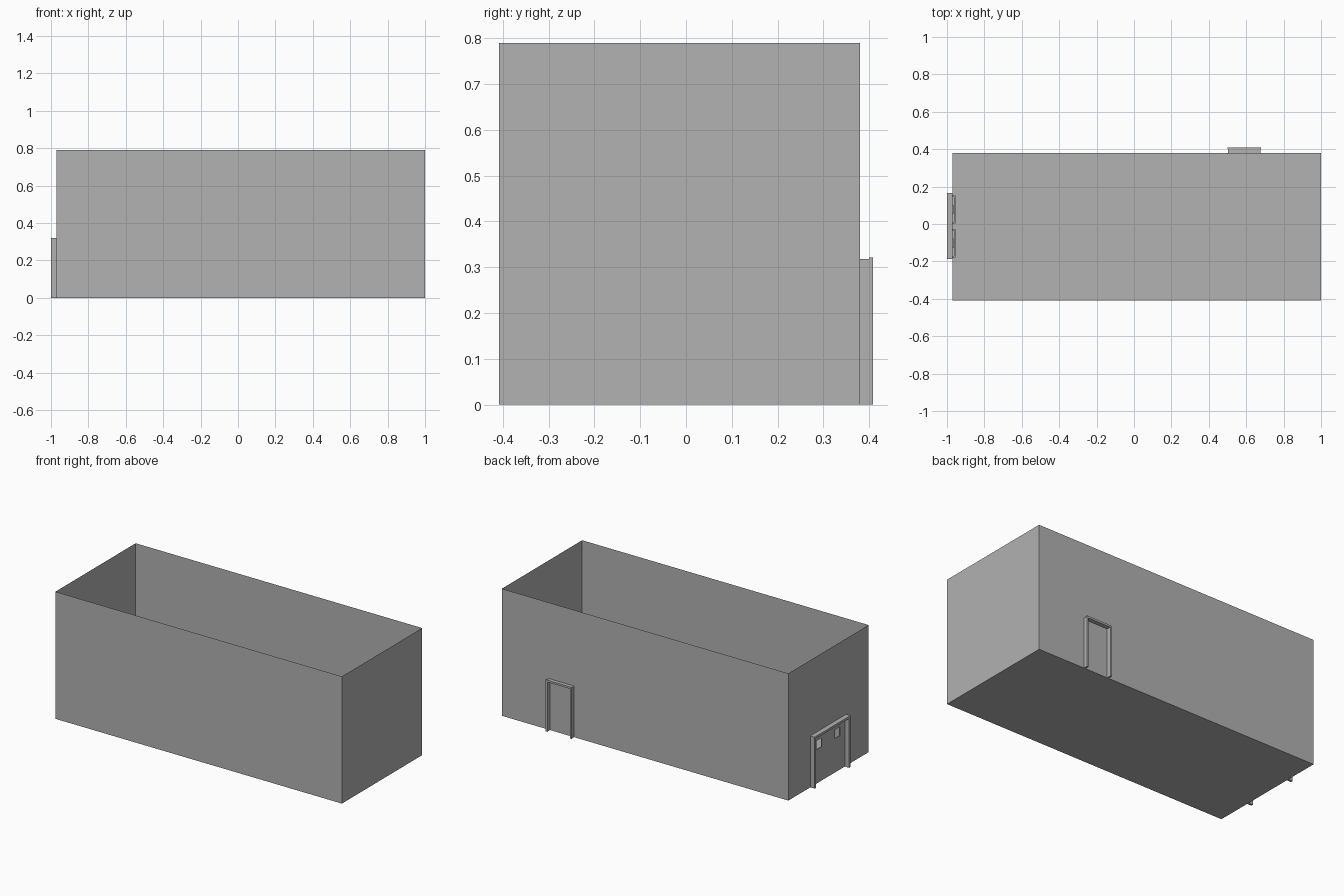
import bpy, bmesh

if "Cube" in bpy.data.objects:
    bpy.data.objects.remove(bpy.data.objects["Cube"])

grey = bpy.data.materials.new("plain grey")
grey.diffuse_color = (0.445, 0.445, 0.445, 1)
grey.use_nodes = True
grey.node_tree.nodes["Principled BSDF"].inputs["Base Color"].default_value = grey.diffuse_color


def finish(name, bm):
    mesh = bpy.data.meshes.new(name)
    bm.to_mesh(mesh)
    bm.free()
    mesh.materials.append(grey)
    ob = bpy.data.objects.new(name, mesh)
    bpy.context.collection.objects.link(ob)
    return ob


def box(bm, x0, x1, y0, y1, z0, z1):
    vs = bmesh.ops.create_cube(bm, size=1)["verts"]
    for v in vs:
        v.co.x = x1 if v.co.x > 0 else x0
        v.co.y = y1 if v.co.y > 0 else y0
        v.co.z = z1 if v.co.z > 0 else z0


X0, X1, Y0, Y1, H = -0.97, 1.0, -0.408, 0.38, 0.79
MID = -0.0125                      # centre line of the double door
WIN_Z = (0.21, 0.265)
WINDOWS = [(MID - 0.115, MID - 0.065), (MID + 0.065, MID + 0.115)]

# room shell: floor and three plain walls, open top
bm = bmesh.new()
box(bm, X0, X1, Y0, Y1, 0, H)
bm.normal_update()
drop = [f for f in bm.faces if f.normal.z > 0.9 or f.normal.x < -0.9]
bmesh.ops.delete(bm, geom=drop, context='FACES_ONLY')
finish("room_walls", bm)

# left wall: grid of faces with two window holes
bm = bmesh.new()
ys = [Y0] + [y for w in WINDOWS for y in w] + [Y1]
zs = [0, *WIN_Z, H]
for i in range(5):
    for j in range(3):
        if j == 1 and i in (1, 3):
            continue
        pts = [(ys[i], zs[j]), (ys[i], zs[j + 1]), (ys[i + 1], zs[j + 1]), (ys[i + 1], zs[j])]
        bm.faces.new([bm.verts.new((X0, y, z)) for y, z in pts])
bmesh.ops.remove_doubles(bm, verts=bm.verts, dist=1e-5)
bmesh.ops.dissolve_limit(bm, angle_limit=0.01, verts=bm.verts, edges=bm.edges)
finish("door_wall", bm)

# window reveals
bm = bmesh.new()
for y0, y1 in WINDOWS:
    loop = [(y0, WIN_Z[0]), (y1, WIN_Z[0]), (y1, WIN_Z[1]), (y0, WIN_Z[1])]
    for a, b in zip(loop, loop[1:] + loop[:1]):
        bm.faces.new([bm.verts.new(p) for p in
                      ((X0, *a), (X0, *b), (X0 + 0.006, *b), (X0 + 0.006, *a))])
finish("window_reveals", bm)

# double door frame
bm = bmesh.new()
fy0, fy1, t = -0.188, 0.165, 0.014
box(bm, -1.0, X0, fy0, fy0 + t, 0, 0.32)
box(bm, -1.0, X0, fy1 - t, fy1, 0, 0.32)
box(bm, -1.0, X0, fy0 + t, fy1 - t, 0.32 - t, 0.32)
finish("double_door_frame", bm)

# push bars inside the double door
bm = bmesh.new()
for y0, y1 in ((-0.178, -0.028), (0.003, 0.153)):
    box(bm, -0.962, -0.955, y0, y1, 0.135, 0.15)
    for y in (y0, y1 - 0.008):
        box(bm, X0, -0.962, y, y + 0.008, 0.135, 0.15)
finish("push_bars", bm)

# single door frame with a lip on each side of the wall
bm = bmesh.new()
for y0, y1, t, g in ((0.38, 0.40, 0.008, 0.003), (0.40, 0.408, 0.012, 0), (0.373, 0.38, 0.012, 0)):
    a, b, top = 0.50 + g, 0.68 - g, 0.321 - g
    box(bm, a, a + t, y0, y1, 0, top)
    box(bm, b - t, b, y0, y1, 0, top)
    box(bm, a + t, b - t, y0, y1, top - t, top)
finish("single_door_frame", bm)
